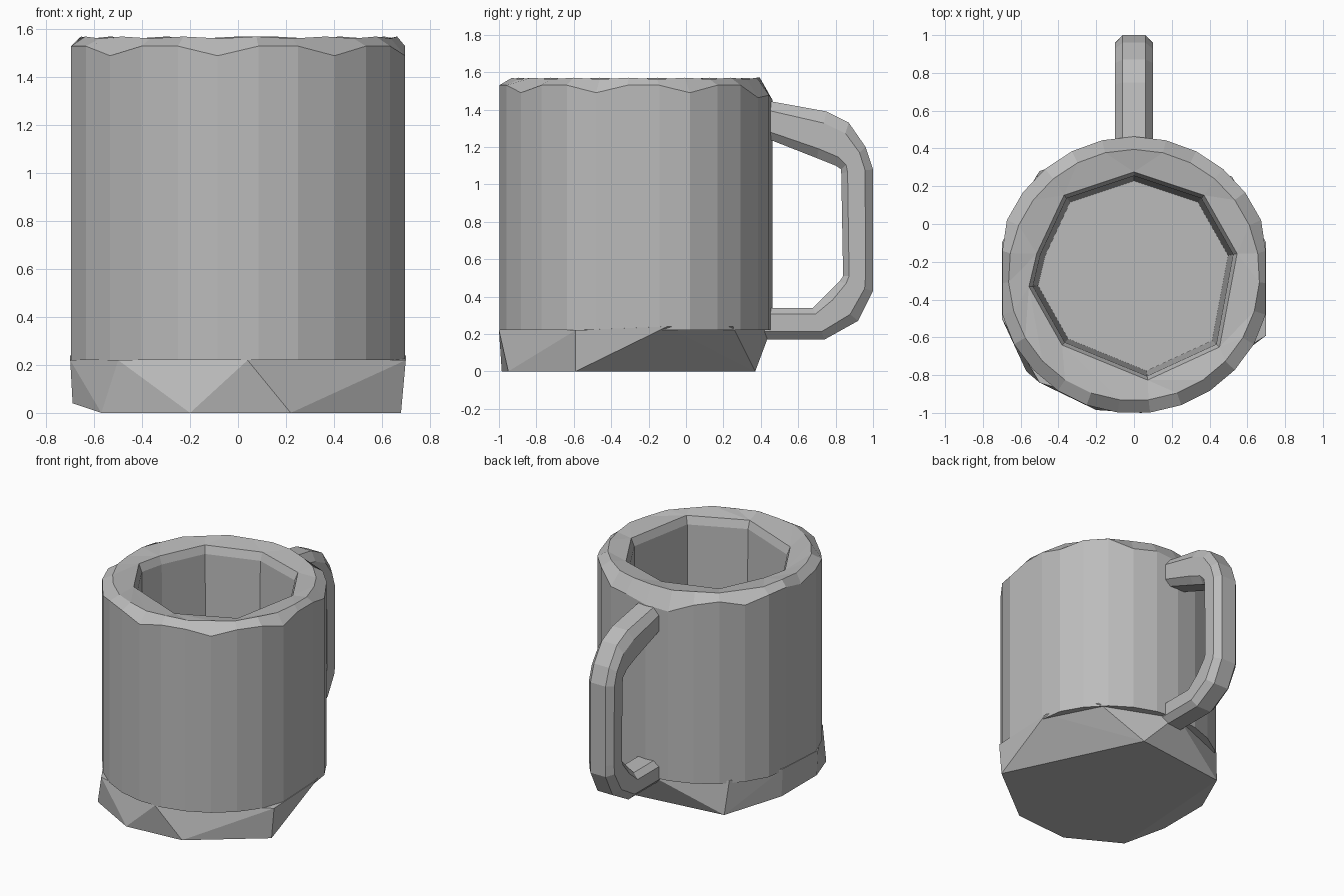
import bpy
import bmesh
from math import sin, cos, pi

cube = bpy.data.objects.get("Cube")
if cube:
    bpy.data.objects.remove(cube, do_unlink=True)

CENTRE_Y = -0.27

clay = bpy.data.materials.new("plain_grey")
clay.use_nodes = True
clay.diffuse_color = (0.5, 0.5, 0.5, 1)
clay.node_tree.nodes["Principled BSDF"].inputs["Base Color"].default_value = (0.5, 0.5, 0.5, 1)


def finish(bm, name):
    bmesh.ops.recalc_face_normals(bm, faces=bm.faces)
    mesh = bpy.data.meshes.new(name)
    bm.to_mesh(mesh)
    bm.free()
    mesh.materials.append(clay)
    obj = bpy.data.objects.new(name, mesh)
    bpy.context.collection.objects.link(obj)
    return obj


def outer_ring(bm, sides, radius, height):
    """Round ring with slightly flattened sides, starting at the back."""
    verts = []
    for i in range(sides):
        a = pi / 2 + 2 * pi * i / sides
        x = max(-0.697, min(0.697, radius * cos(a)))
        verts.append(bm.verts.new((x, CENTRE_Y + radius * sin(a), height(i))))
    return verts


def hollow_ring(bm, outline, scale, z):
    return [bm.verts.new((x * scale, CENTRE_Y + (y - CENTRE_Y) * scale, z)) for x, y in outline]


def bridge(bm, a, b):
    n = len(a)
    for i in range(n):
        j = (i + 1) % n
        bm.faces.new((a[i], a[j], b[j], b[i]))


# Cup body: faceted outside, chipped rim, irregular nine-sided hollow
hollow = [(0, 0.26), (-0.36, 0.14), (-0.50, -0.16), (-0.54, -0.33), (-0.37, -0.63),
          (0.07, -0.81), (0.44, -0.64), (0.53, -0.16), (0.36, 0.14)]
INNER = len(hollow)
SIDES = 3 * INNER
bm = bmesh.new()


def rim_edge(i):
    back = max(0, 1 - min(i, SIDES - i) / 3)
    return 1.53 - 0.04 * (i % 3 == 1) - 0.08 * back


bottom = outer_ring(bm, SIDES, 0.733, lambda i: 0.22)
shoulder = outer_ring(bm, SIDES, 0.733, rim_edge)
crown = outer_ring(bm, SIDES, 0.665, lambda i: 1.57 - 0.008 * (i % 2))
lip = hollow_ring(bm, hollow, 1.03, 1.545)
throat = hollow_ring(bm, hollow, 0.99, 1.49)
floor = hollow_ring(bm, hollow, 0.94, 0.25)
bm.faces.new(bottom)
bridge(bm, bottom, shoulder)
bridge(bm, shoulder, crown)
for i in range(INNER):
    k = 3 * i
    nxt = lip[(i + 1) % INNER]
    bm.faces.new((crown[k - 1], crown[k], lip[i]))
    bm.faces.new((crown[k], crown[k + 1], lip[i]))
    bm.faces.new((crown[k + 1], crown[k + 2], nxt, lip[i]))
bridge(bm, lip, throat)
bridge(bm, throat, floor)
bm.faces.new(floor)
finish(bm, "cup_body")

# Base: coarse faceted foot, undercut at the back
foot = [(0.68, -0.59), (0.22, 0.37), (-0.50, 0.28), (-0.57, -0.78),
        (-0.20, -0.985), (0.22, -0.95)]
collar = [(-0.50, -0.84), (0.04, -1.0), (0.70, -0.59), (0.70, -0.10), (0.52, 0.25),
          (0, 0.46), (-0.52, 0.25), (-0.70, -0.10), (-0.70, -0.50)]
bm = bmesh.new()
for x, y in foot:
    bm.verts.new((x, y, 0))
for x, y in collar:
    bm.verts.new((x, y, 0.24 if y > -0.2 else 0.22))
for y in (-0.10, -0.50):
    bm.verts.new((-0.69, y, 0.04))
hull = bmesh.ops.convex_hull(bm, input=bm.verts)
unused = [v for v in hull["geom_interior"] if isinstance(v, bmesh.types.BMVert)]
bmesh.ops.delete(bm, geom=unused, context="VERTS")
bmesh.ops.dissolve_limit(bm, angle_limit=0.02, verts=bm.verts, edges=bm.edges)
finish(bm, "foot")

# Handle: eight-sided section swept between outer and inner outlines
stations = [((0.42, 1.45), (0.42, 1.25)), ((0.75, 1.39), (0.70, 1.14)),
            ((0.87, 1.33), (0.80, 1.10)), ((0.96, 1.20), (0.83, 1.08)),
            ((1.0, 1.08), (0.83, 1.06)), ((1.0, 0.51), (0.84, 0.51)),
            ((1.0, 0.43), (0.82, 0.48)), ((0.92, 0.27), (0.75, 0.41)),
            ((0.74, 0.17), (0.68, 0.34)), ((0.42, 0.17), (0.42, 0.34))]
half = [(0.06, 0), (0.10, 0.25), (0.10, 0.8), (0.06, 1)]
section = half + [(-x, t) for x, t in reversed(half)]
bm = bmesh.new()
loops = []
for (oy, oz), (iy, iz) in stations:
    loops.append([bm.verts.new((x, oy + (iy - oy) * t, oz + (iz - oz) * t))
                  for x, t in section])
for a, b in zip(loops, loops[1:]):
    bridge(bm, a, b)
bm.faces.new(loops[0])
bm.faces.new(loops[-1])
finish(bm, "handle")
